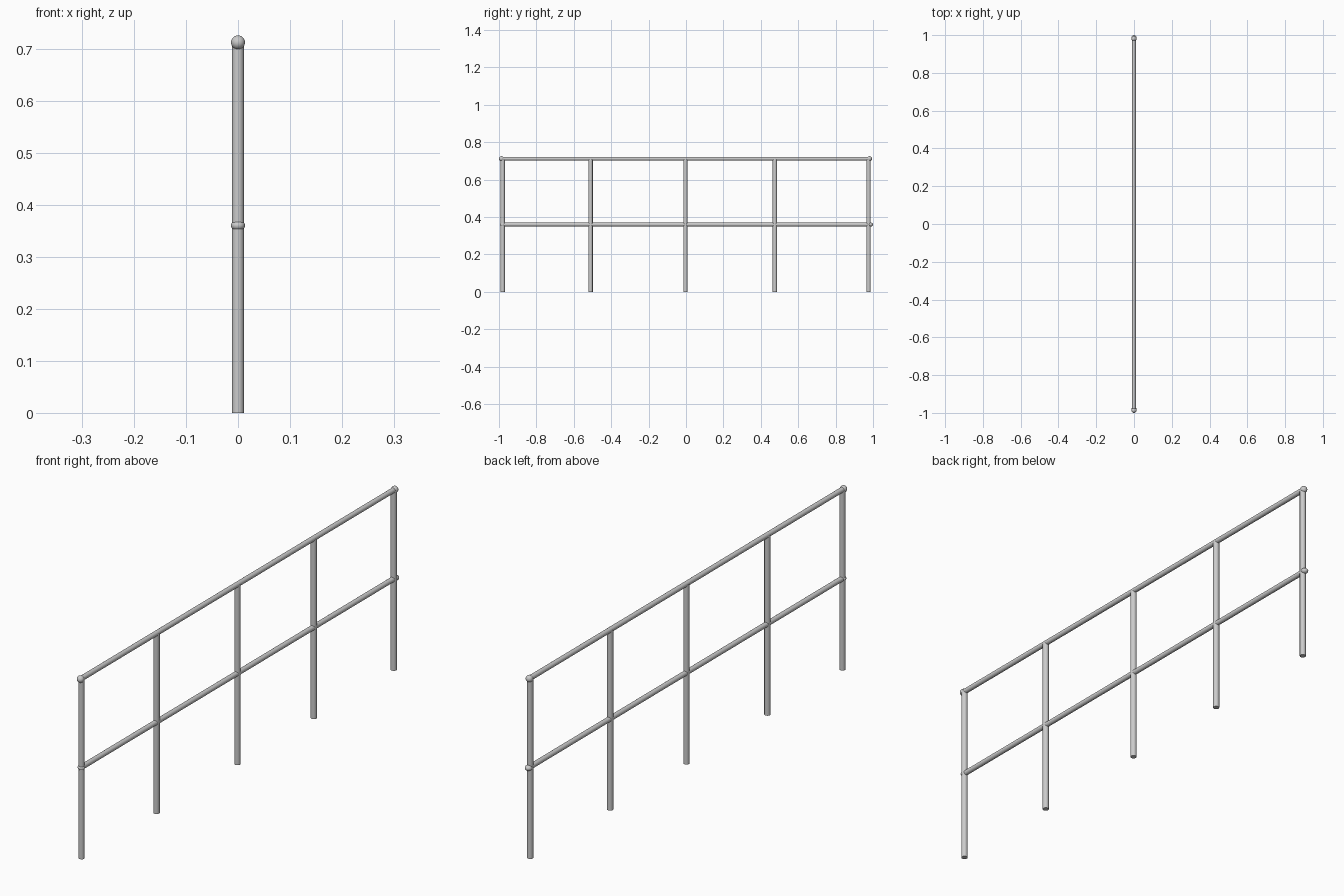
import bpy
import math

if "Cube" in bpy.data.objects:
    bpy.data.objects.remove(bpy.data.objects["Cube"])

POST_R, RAIL_R, BALL_R = 0.0115, 0.010, 0.0135
TOP_Z, MID_Z = 0.712, 0.36


def finish(name):
    obj = bpy.context.object
    obj.name = name
    bpy.ops.object.shade_smooth_by_angle(angle=math.radians(40))
    return obj


def post(name, y):
    bpy.ops.mesh.primitive_cylinder_add(vertices=24, radius=POST_R, depth=TOP_Z,
                                        location=(0, y, TOP_Z / 2))
    finish(name)


def rail(name, y0, y1, z):
    bpy.ops.mesh.primitive_cylinder_add(vertices=24, radius=RAIL_R, depth=y1 - y0,
                                        location=(0, (y0 + y1) / 2, z),
                                        rotation=(math.pi / 2, 0, 0))
    finish(name)


def ball(name, y, z, squash=1.0):
    bpy.ops.mesh.primitive_uv_sphere_add(segments=24, ring_count=16, radius=BALL_R,
                                         location=(0, y, z))
    bpy.context.object.scale.z = squash
    finish(name)


# Upright posts
for i, y in enumerate((-0.98, -0.51, -0.003, 0.475, 0.976)):
    post(f"post_{i + 1}", y)

# Horizontal rails
rail("top_rail", -0.985, 0.982, TOP_Z)
rail("middle_rail", -0.982, 0.985, MID_Z)

# Rounded joints at the rail ends
ball("top_joint_front", -0.9865, TOP_Z)
ball("top_joint_back", 0.981, TOP_Z)
ball("middle_joint_front", -0.981, MID_Z, 0.78)
ball("middle_joint_back", 0.9865, MID_Z, 0.78)
